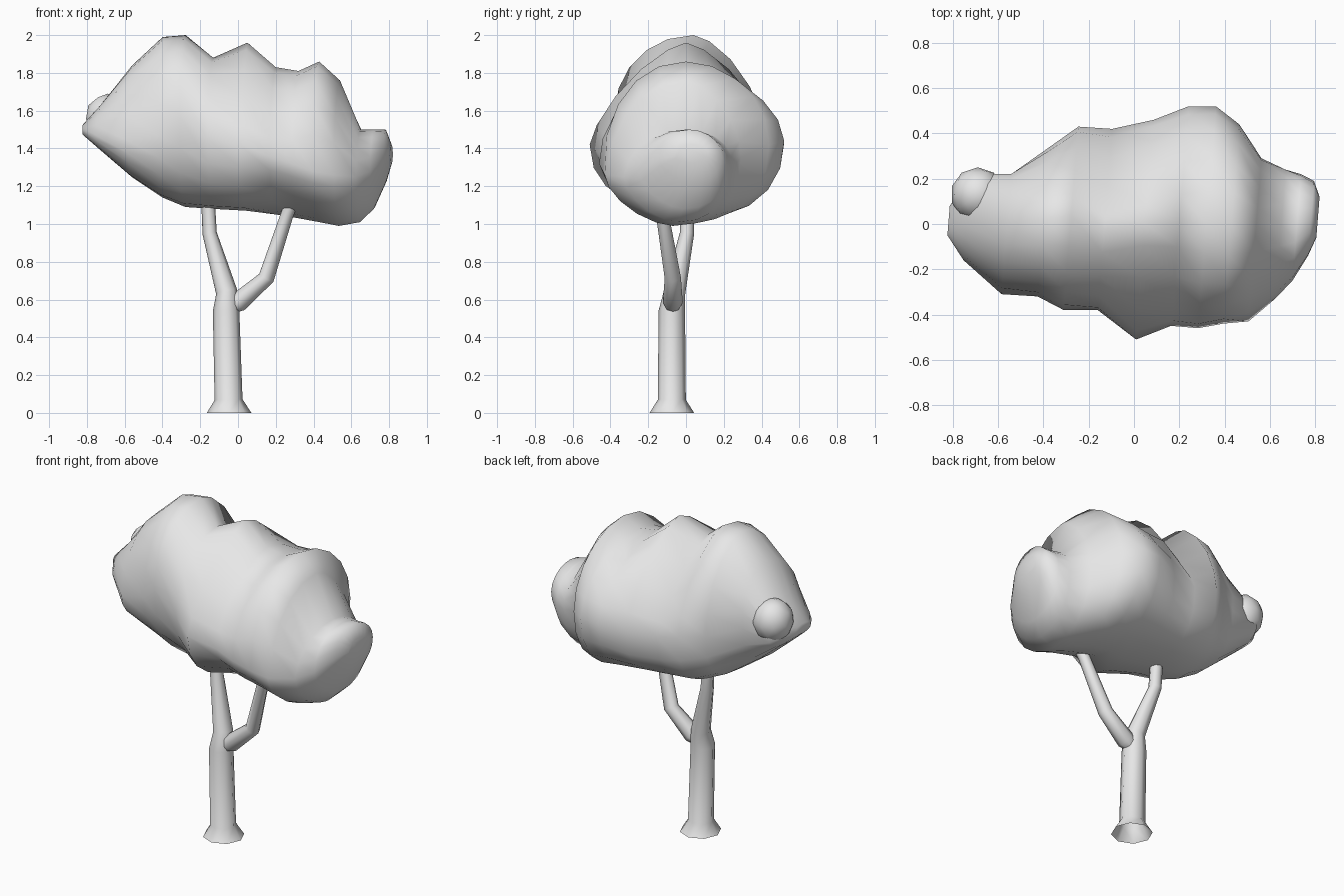
import bpy
import bmesh
import math
from mathutils import Vector

if "Cube" in bpy.data.objects:
    bpy.data.objects.remove(bpy.data.objects["Cube"], do_unlink=True)

# One plain grey for the whole tree
grey = bpy.data.materials.new("plain_grey")
grey.use_nodes = True
colour = (0.8, 0.8, 0.8, 1)
grey.diffuse_color = colour
grey.node_tree.nodes["Principled BSDF"].inputs["Base Color"].default_value = colour


def finish(name, bm, angle):
    """Turn a bmesh into a named, smooth shaded object."""
    bmesh.ops.recalc_face_normals(bm, faces=bm.faces)
    mesh = bpy.data.meshes.new(name)
    bm.to_mesh(mesh)
    bm.free()
    mesh.materials.append(grey)
    obj = bpy.data.objects.new(name, mesh)
    bpy.context.collection.objects.link(obj)
    bpy.ops.object.select_all(action="DESELECT")
    obj.select_set(True)
    bpy.context.view_layer.objects.active = obj
    bpy.ops.object.shade_smooth_by_angle(angle=math.radians(angle))


def loft(name, rings, angle, closed):
    """Skin a list of point rings, with or without end caps."""
    bm = bmesh.new()
    loops = [[bm.verts.new(p) for p in ring] for ring in rings]
    count = len(loops[0])
    for a, b in zip(loops, loops[1:]):
        for i in range(count):
            j = (i + 1) % count
            bm.faces.new((a[i], a[j], b[j], b[i]))
    if closed:
        bm.faces.new(loops[0][::-1])
        bm.faces.new(loops[-1])
    finish(name, bm, angle)


def limb(name, path, sides=8):
    """Tapered open tube through (x, y, z, radius) points."""
    points = [Vector(p[:3]) for p in path]
    rings = []
    for i, p in enumerate(points):
        before, after = points[max(i - 1, 0)], points[min(i + 1, len(points) - 1)]
        tangent = (after - before).normalized()
        if p.z == 0:
            tangent = Vector((0, 0, 1))
        u = Vector((0, 1, 0)).cross(tangent).normalized()
        v = tangent.cross(u)
        turns = [math.tau * k / sides for k in range(sides)]
        rings.append([p + path[i][3] * (u * math.cos(t) + v * math.sin(t)) for t in turns])
    loft(name, rings, 60, closed=False)


def power(value, exponent):
    return math.copysign(abs(value) ** exponent, value)


def near(x, centre, reach):
    """Falls from one at the centre to zero at the reach."""
    return max(0, 1 - abs(x - centre) / reach)


def crown_ring(x, front, back, low, high, crest, mid_front, mid_back, sides=20):
    """Lumpy oval section of the crown, with its own crest and widest heights."""
    ring = []
    half, axis = (back - front) / 2, (back + front) / 2
    for k in range(sides):
        t = math.tau * k / sides
        c, s = math.cos(t), math.sin(t)
        # Underside: bevelled at the left end, full at the back of the middle
        if s < 0:
            e = (0.9 if c > 0 else 1.2) if x > 0.1 else (0.7 if c > 0 else 0.9)
        # Upper slopes hollow out beside the middle peaks
        elif c > 0:
            e = 1 + 0.6 * near(x, -0.1, 0.4) + 0.3 * near(x, 0.54, 0.1)
        else:
            e = 0.93 + 0.55 * near(x, 0.1, 0.35)
        middle = mid_front + (mid_back - mid_front) * (c + 1) / 2
        c, s = power(c, e), power(s, e)
        y = axis + c * half + max(s, 0) * (crest - axis)
        z = middle + s * (high - middle if s > 0 else middle - low)
        ring.append((x + 0.08 * y, y, z))
    return ring


# Trunk with a flared foot, bending into the higher branch
limb("trunk", [
    (-0.047, -0.075, 0, 0.118),
    (-0.05, -0.075, 0.07, 0.074),
    (-0.063, -0.075, 0.54, 0.07),
    (-0.06, -0.06, 0.64, 0.057),
    (-0.15, 0.005, 0.95, 0.038),
    (-0.16, 0.01, 1.15, 0.036),
])

# Side branch with an elbow
limb("side_branch", [
    (-0.05, -0.07, 0.55, 0.03),
    (0, -0.07, 0.585, 0.053),
    (0.15, -0.07, 0.715, 0.043),
    (0.26, -0.125, 1.05, 0.034),
    (0.28, -0.135, 1.1, 0.034),
])

# Crown sections: x, front, back, low, high, crest, widest heights front and back
sections = [
    (-0.82, -0.05, 0.08, 1.47, 1.53, 0.02, 1.5, 1.5),
    (-0.74, -0.16, 0.22, 1.4, 1.62, 0.06, 1.47, 1.5),
    (-0.56, -0.31, 0.22, 1.25, 1.84, 0, 1.44, 1.5),
    (-0.4, -0.32, 0.34, 1.14, 1.99, 0.02, 1.47, 1.45),
    (-0.28, -0.38, 0.43, 1.09, 2, 0.04, 1.58, 1.45),
    (-0.13, -0.38, 0.42, 1.08, 1.88, -0.02, 1.45, 1.4),
    (0.05, -0.51, 0.46, 1.07, 1.96, 0, 1.42, 1.4),
    (0.2, -0.45, 0.52, 1.05, 1.83, 0, 1.36, 1.43),
    (0.32, -0.46, 0.52, 1.03, 1.81, 0, 1.32, 1.44),
    (0.43, -0.44, 0.44, 1.01, 1.86, 0, 1.28, 1.42),
    (0.54, -0.43, 0.29, 0.99, 1.76, 0, 1.26, 1.35),
    (0.65, -0.33, 0.24, 1.01, 1.5, 0, 1.25, 1.3),
    (0.72, -0.25, 0.22, 1.08, 1.5, 0, 1.28, 1.31),
    (0.78, -0.14, 0.19, 1.22, 1.5, 0.02, 1.34, 1.36),
    (0.81, -0.06, 0.12, 1.32, 1.42, 0.03, 1.36, 1.37),
]
loft("crown", [crown_ring(*s) for s in sections], 80, closed=True)

# Small leaf clump at the back of the right end
bm = bmesh.new()
bmesh.ops.create_icosphere(bm, subdivisions=2, radius=1)
for v in bm.verts:
    v.co = Vector((-0.69 + v.co.x * 0.12, 0.13 + v.co.y * 0.12, 1.56 + v.co.z * 0.13))
finish("leaf_clump", bm, 80)
